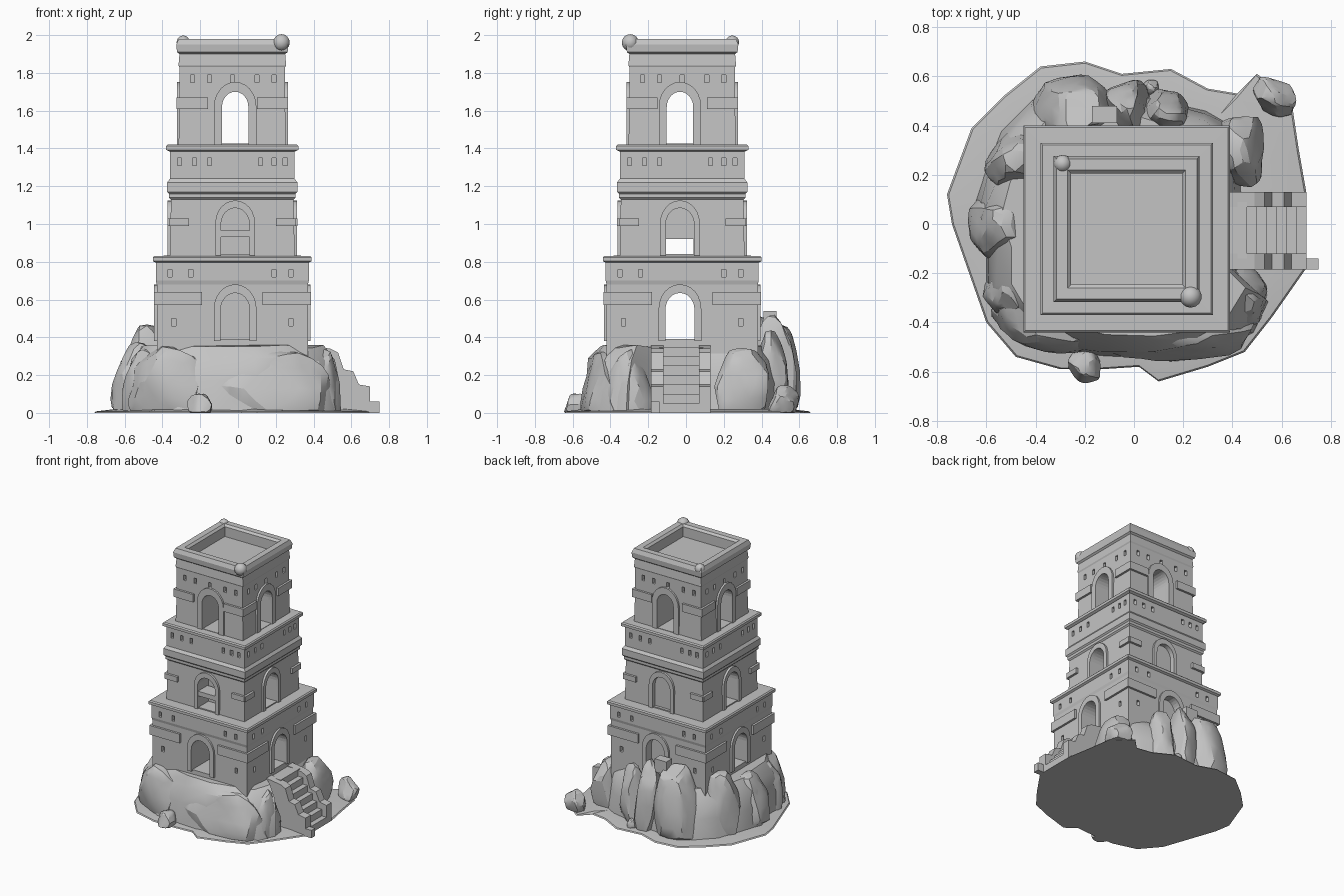
import bpy, bmesh, math, random
from mathutils import Matrix, Vector

cube = bpy.data.objects.get("Cube")
if cube:
    bpy.data.objects.remove(cube, do_unlink=True)

stone = bpy.data.materials.new("grey stone")
stone.use_nodes = True
GREY = (0.55, 0.55, 0.55, 1)
stone.diffuse_color = GREY
stone.node_tree.nodes["Principled BSDF"].inputs["Base Color"].default_value = GREY

CENTRE = Vector((-0.03, -0.02, 0))
SHIFT = [0.015, -0.012, -0.015, 0.012]      # arch offset on each side


def side(k):
    return Matrix.Translation(CENTRE) @ Matrix.Rotation(k * math.pi / 2, 4, 'Z')


def finish(name, bm, angle=30):
    bmesh.ops.recalc_face_normals(bm, faces=bm.faces)
    mesh = bpy.data.meshes.new(name)
    bm.to_mesh(mesh)
    bm.free()
    obj = bpy.data.objects.new(name, mesh)
    bpy.context.collection.objects.link(obj)
    mesh.materials.append(stone)
    bpy.ops.object.select_all(action='DESELECT')
    obj.select_set(True)
    bpy.context.view_layer.objects.active = obj
    if angle:
        bpy.ops.object.shade_smooth_by_angle(angle=math.radians(angle))
    return obj


def loft(bm, rings):
    loops = [[bm.verts.new(p) for p in ring] for ring in rings]
    for a, b in zip(loops, loops[1:]):
        for i in range(len(a)):
            j = (i + 1) % len(a)
            bm.faces.new((a[i], a[j], b[j], b[i]))
    bm.faces.new(loops[0][::-1])
    bm.faces.new(loops[-1])


def square_stack(name, profile):
    """Square lathe of (half width, height) pairs."""
    bm = bmesh.new()
    corners = ((-1, -1), (1, -1), (1, 1), (-1, 1))
    loft(bm, [[CENTRE + Vector((h * a, h * b, z)) for a, b in corners]
              for h, z in profile])
    return finish(name, bm, 0)


def prism(bm, k, outline, near, far):
    """Outline in (across, up) on side k, from depth near to far."""
    m = side(k)
    loft(bm, [[m @ Vector((u, -d, z)) for u, z in outline] for d in (near, far)])


def rect(u0, u1, z0, z1):
    return [(u0, z0), (u1, z0), (u1, z1), (u0, z1)]


def arch(u, w, z0, top, steps=12):
    spring = top - w * 1.15
    curve = [(u + w * math.cos(math.pi * i / steps),
              spring + w * 1.15 * math.sin(math.pi * i / steps))
             for i in range(steps + 1)]
    return [(u + w, z0)] + curve + [(u - w, z0)]


def cut(obj, bm):
    tool = finish("cutter", bm, 0)
    tool.hide_render = True
    mod = obj.modifiers.new("cut", 'BOOLEAN')
    mod.operation, mod.solver, mod.object = 'DIFFERENCE', 'EXACT', tool
    bpy.ops.object.select_all(action='DESELECT')
    bpy.context.view_layer.objects.active = obj
    obj.select_set(True)
    bpy.ops.object.modifier_apply(modifier=mod.name)
    bpy.data.objects.remove(tool, do_unlink=True)


# Tower walls
lower = square_stack("lower_tier", [(0.4, 0.1), (0.4, 0.68), (0.405, 0.7), (0.405, 0.8)])
middle = square_stack("middle_tier", [
    (0.33, 0.8), (0.325, 1.13), (0.335, 1.14), (0.335, 1.16), (0.345, 1.17),
    (0.345, 1.22), (0.33, 1.24), (0.33, 1.39)])
upper = square_stack("upper_tier", [(0.285, 1.4), (0.28, 1.6), (0.28, 1.84)])

# Ledges and crown with sunken roof
for name, h, z in (("lower_ledge", 0.42, 0.795), ("middle_ledge", 0.35, 1.385)):
    square_stack(name, [(h - 0.015, z), (h, z + 0.008), (h, z + 0.028),
                        (h - 0.008, z + 0.036), (h - 0.06, z + 0.037)])
square_stack("crown", [
    (0.275, 1.82), (0.285, 1.84), (0.28, 1.9), (0.293, 1.91), (0.297, 1.95),
    (0.285, 1.98), (0.24, 1.98), (0.225, 1.965), (0.225, 1.89)])

# tier, half width, arch (half width, base, top), frame width, arch depth per side,
# window rows (height, positions), band (bottom, top, inner, outer)
THROUGH = 1.0
TIERS = [
    (lower, 0.4, (0.077, 0.39, 0.635), 0.036, (0.22, THROUGH, 0.05, 0),
     [(0.74, (-0.33, -0.22, 0.22, 0.31)), (0.48, (-0.31, 0.31))],
     (0.57, 0.64, 0.16, 0.415)),
    (middle, 0.328, (0.075, 0.84, 1.085), 0.03, (0.12, 0.12, 0.02, 0.12),
     [(1.33, (-0.28, -0.2, -0.12, 0.15, 0.22, 0.28))],
     (0.99, 1.03, 0.23, 0.335)),
    (upper, 0.28, (0.07, 1.425, 1.7), 0.042, (THROUGH, THROUGH, 0, 0),
     [(1.77, (-0.21, -0.12, 0.0, 0.13, 0.22))],
     (1.61, 1.67, 0.13, 0.295)),
]
for wall, half, (w, base, top), rim, depths, rows, band in TIERS:
    trim = bmesh.new()
    for k in range(4):
        u = SHIFT[k]
        holes = bmesh.new()
        if depths[k]:
            prism(holes, k, arch(u, w, base, top), half - depths[k], half + 0.1)
        for z, spots in rows:
            for s in spots:
                prism(holes, k, rect(s - 0.011, s + 0.011, z - 0.02, z + 0.02),
                      half - 0.03, half + 0.1)
        cut(wall, holes)
        # Raised arch surround and wall bands
        outer = arch(u, w + rim, base - 0.01, top + rim + 0.01)
        prism(trim, k, outer + arch(u, w, base - 0.01, top)[::-1], half - 0.02, half + 0.014)
        b0, b1, near, far = band
        for a, b in ((near, far), (-far, -near)):
            prism(trim, k, rect(a, b, b0, b1), half - 0.02, half + 0.016)
    finish(wall.name + "_trim", trim)

# Low passage through the middle tier, and a sill in its front arch
passage = bmesh.new()
prism(passage, 1, rect(-0.085, 0.06, 0.84, 0.92), -0.5, 0.5)
cut(middle, passage)
sill = bmesh.new()
prism(sill, 0, rect(-0.06, 0.09, 0.93, 0.965), 0.22, 0.335)
finish("front_sill", sill, 0)

# Crown knobs on two opposite corners
for name, x, y, z, r in (("front_knob", 0.23, -0.295, 1.96, 0.045),
                         ("back_knob", -0.29, 0.245, 1.962, 0.036)):
    bm = bmesh.new()
    bmesh.ops.create_uvsphere(bm, u_segments=14, v_segments=8, radius=r,
                              matrix=Matrix.Translation((x, y, z)))
    finish(name, bm, 60)

# Staircase with stepped side walls
stairs = bmesh.new()
N = 7
for i in range(N):
    x = 0.42 + 0.04 * i
    prism(stairs, 0, rect(0.36, x + 0.07, 0.0, 0.35 * (1 - i / N)), -0.11, 0.12)
finish("stairs", stairs, 0)
WALL = [(0.38, 0), (0.73, 0), (0.73, 0.14), (0.67, 0.15), (0.64, 0.22), (0.59, 0.23),
        (0.56, 0.32), (0.52, 0.34), (0.38, 0.36)]
rails = bmesh.new()
prism(rails, 0, WALL, -0.15, -0.09)
prism(rails, 0, WALL, 0.1, 0.165)
prism(rails, 0, rect(0.69, 0.78, 0, 0.06), 0.12, 0.165)
finish("stair_walls", rails, 0)


def terrain(name, outline, levels, seed, jitter):
    rng = random.Random(seed)
    bm = bmesh.new()
    loft(bm, [[((x - CENTRE.x) * s + CENTRE.x + rng.uniform(-jitter, jitter),
                (y - CENTRE.y) * s + CENTRE.y + rng.uniform(-jitter, jitter),
                z + (rng.uniform(-jitter, jitter) if z > 0.05 else 0))
               for x, y in outline] for s, z in levels])
    bmesh.ops.triangulate(bm, faces=[f for f in bm.faces if len(f.verts) == 4])
    finish(name, bm, 35)


# Thin ground sheet and the rock core under the tower
terrain("ground", [
    (-0.76, 0.12), (-0.66, 0.39), (-0.53, 0.52), (-0.38, 0.64), (-0.2, 0.66),
    (-0.05, 0.61), (0.15, 0.63), (0.3, 0.55), (0.42, 0.53), (0.5, 0.61), (0.64, 0.5),
    (0.67, 0.3), (0.7, 0.13), (0.7, -0.18), (0.56, -0.38), (0.45, -0.52), (0.3, -0.58),
    (0.1, -0.64), (0.02, -0.58), (-0.13, -0.59), (-0.3, -0.59), (-0.48, -0.54),
    (-0.6, -0.4), (-0.67, -0.2), (-0.74, 0.0)], [(1, 0), (0.99, 0.008), (0.85, 0.02)], 1, 0)
terrain("rock_core", [
    (-0.66, 0.04), (-0.61, 0.2), (-0.53, 0.38), (-0.42, 0.5), (-0.2, 0.56), (0.05, 0.52),
    (0.3, 0.47), (0.42, 0.38), (0.43, 0.1), (0.43, -0.18), (0.55, -0.32), (0.48, -0.45),
    (0.3, -0.52), (0.1, -0.55), (-0.12, -0.53), (-0.32, -0.51), (-0.5, -0.44),
    (-0.6, -0.28), (-0.61, -0.1)], [(1, 0), (0.97, 0.16), (0.92, 0.28), (0.82, 0.35)], 4, 0.012)


def rock(name, x, y, rx, ry, h, seed, turn=0.0):
    """Chiselled boulder: a squarish ball flattened by random planes."""
    rng = random.Random(seed)
    bm = bmesh.new()
    bmesh.ops.create_icosphere(bm, subdivisions=3, radius=1)
    planes = [(Vector((rng.gauss(0, 1), rng.gauss(0, 1), rng.gauss(0.2, 0.6))).normalized(),
               rng.uniform(0.78, 0.95)) for _ in range(16)]
    spin = Matrix.Rotation(turn, 3, 'Z')
    for v in bm.verts:
        p = Vector([math.copysign(abs(c) ** 0.75, c) for c in v.co])
        for n, d in planes:
            p -= n * max(0, p.dot(n) - d)
        taper = 1 - 0.14 * p.z
        p = spin @ Vector((p.x * rx * taper, p.y * ry * taper, p.z * h * 0.62))
        v.co = (x + p.x, y + p.y, max(0.002, h * 0.42 + p.z))
    finish(name, bm, 22)


# Boulders around the foot
ROCKS = [
    ("front_boulder", 0.17, -0.42, 0.36, 0.14, 0.32, 3, 0.08),
    ("front_right_boulder", -0.35, -0.4, 0.24, 0.12, 0.36, 8, -0.1),
    ("front_left_boulder", 0.42, -0.31, 0.14, 0.12, 0.33, 5, 0.5),
    ("right_front_rock", -0.51, -0.29, 0.1, 0.11, 0.33, 6, 0.3),
    ("right_middle_rock", -0.54, -0.01, 0.13, 0.15, 0.36, 7, 0.1),
    ("right_back_rock", -0.48, 0.26, 0.12, 0.15, 0.45, 12, -0.4),
    ("back_tall_rock", -0.24, 0.46, 0.19, 0.14, 0.53, 9, 0.15),
    ("back_middle_rock", -0.03, 0.47, 0.1, 0.12, 0.5, 15, 0),
    ("back_left_rock", 0.13, 0.45, 0.11, 0.1, 0.42, 11, 0),
    ("left_boulder", 0.43, 0.3, 0.11, 0.16, 0.33, 13, 0),
    ("far_boulder", 0.57, 0.52, 0.1, 0.075, 0.14, 14, -0.4),
    ("front_small_rock", -0.2, -0.57, 0.065, 0.08, 0.1, 16, 0.5),
    ("back_small_rock", 0.07, 0.555, 0.035, 0.03, 0.07, 17, 0),
]
for spec in ROCKS:
    rock(*spec)

# Small block resting on the back rocks
block = bmesh.new()
prism(block, 2, rect(0.04, 0.14, 0.44, 0.54), 0.43, 0.5)
finish("back_block", block, 0)
